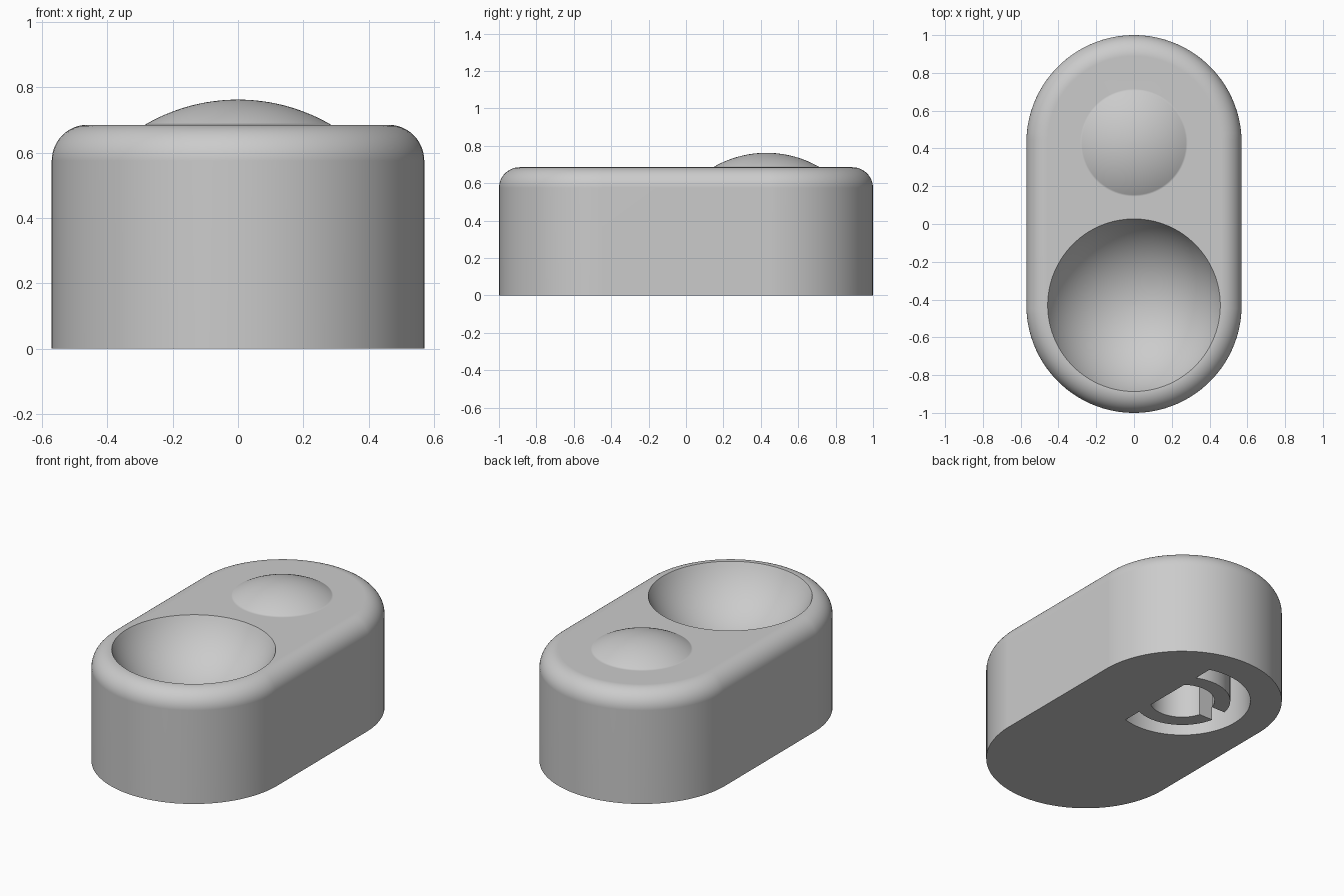
import bpy, bmesh
from math import sin, cos, pi, sqrt

if "Cube" in bpy.data.objects:
    bpy.data.objects.remove(bpy.data.objects["Cube"], do_unlink=True)

R, HALF, TOP, ROUND = 0.57, 0.43, 0.685, 0.11   # body radius, straight half, height, edge
SEG = 96

grey = bpy.data.materials.new("light grey")
grey.use_nodes = True
colour = (0.6, 0.6, 0.6, 1)
grey.diffuse_color = colour
grey.node_tree.nodes["Principled BSDF"].inputs["Base Color"].default_value = colour


def loft(name, profile, half=0.0, y=0.0):
    """Stack rings of (radius, z), stretched along y by half, and cap both ends."""
    bm = bmesh.new()
    rings = []
    for r, z in profile:
        ring = []
        for i in range(SEG):
            a = 2 * pi * (i + 0.5) / SEG
            shift = half if sin(a) > 0 else -half
            ring.append(bm.verts.new((r * cos(a), y + r * sin(a) + shift, z)))
        rings.append(ring)
    for low, high in zip(rings, rings[1:]):
        for i in range(SEG):
            j = (i + 1) % SEG
            bm.faces.new((low[i], low[j], high[j], high[i]))
    bm.faces.new(rings[0][::-1])
    bm.faces.new(rings[-1])
    mesh = bpy.data.meshes.new(name)
    bm.to_mesh(mesh)
    bm.free()
    mesh.materials.append(grey)
    obj = bpy.data.objects.new(name, mesh)
    bpy.context.collection.objects.link(obj)
    return obj


def box(name, low, high):
    bpy.ops.mesh.primitive_cube_add(size=1, location=[(a + b) / 2 for a, b in zip(low, high)])
    obj = bpy.context.object
    obj.name = name
    obj.scale = [b - a for a, b in zip(low, high)]
    bpy.ops.object.transform_apply(location=True, scale=True)
    obj.data.materials.append(grey)
    return obj


def combine(target, tool, operation):
    """Apply a boolean and remove the tool."""
    mod = target.modifiers.new("combine", "BOOLEAN")
    mod.operation, mod.object, mod.solver = operation, tool, "EXACT"
    bpy.context.view_layer.update()
    bpy.context.view_layer.objects.active = target
    bpy.ops.object.modifier_apply(modifier=mod.name)
    bpy.data.objects.remove(tool, do_unlink=True)


def ball(radius, z, start, end, steps=28):
    """Profile of a sphere slice between two angles from the bottom pole."""
    angles = [start + (end - start) * i / steps for i in range(steps + 1)]
    return [(radius * sin(a), z - radius * cos(a)) for a in angles]


# Rounded-end body with a soft upper edge
edge = [(R - ROUND + ROUND * cos(a), TOP - ROUND + ROUND * sin(a))
        for a in [pi / 2 * i / 12 for i in range(13)]]
body = loft("body", [(R, 0)] + edge, HALF)

# Shallow dome at the back
DOME_R, DOME_H = 0.566, 0.077
dome = loft("dome", ball(DOME_R, TOP + DOME_H - DOME_R, pi * 0.75, pi * 0.998), 0, HALF)
combine(body, dome, "UNION")

# Round bowl at the front
BOWL_R, RIM = 0.5, 0.457
bowl = loft("bowl_cutter", ball(BOWL_R, TOP + sqrt(BOWL_R ** 2 - RIM ** 2), 0.004, pi * 0.7, 48),
            0, -HALF)
combine(body, bowl, "DIFFERENCE")

# Underside pocket, flat on one side, around a split collar
DEPTH = 0.35
pocket = loft("pocket_cutter", [(0.39, -0.1), (0.39, DEPTH)], 0, HALF)
combine(pocket, box("flat_side", (0.11, -0.2, -0.3), (0.8, 1.2, 0.8)), "DIFFERENCE")
collar = loft("collar", [(0.275, -0.2), (0.275, 0.5)], 0, HALF)
combine(collar, loft("collar_bore", [(0.185, -0.3), (0.185, 0.6)], 0, HALF), "DIFFERENCE")
combine(collar, box("collar_slot", (-0.5, HALF - 0.055, -0.3), (0, HALF + 0.055, 0.6)), "DIFFERENCE")
combine(pocket, collar, "DIFFERENCE")
combine(body, pocket, "DIFFERENCE")

# Smooth shading with crisp rims
bpy.ops.object.select_all(action="DESELECT")
body.select_set(True)
bpy.context.view_layer.objects.active = body
bpy.ops.object.shade_smooth_by_angle(angle=pi * 0.2)
weighted = body.modifiers.new("even_normals", "WEIGHTED_NORMAL")
weighted.keep_sharp = True
